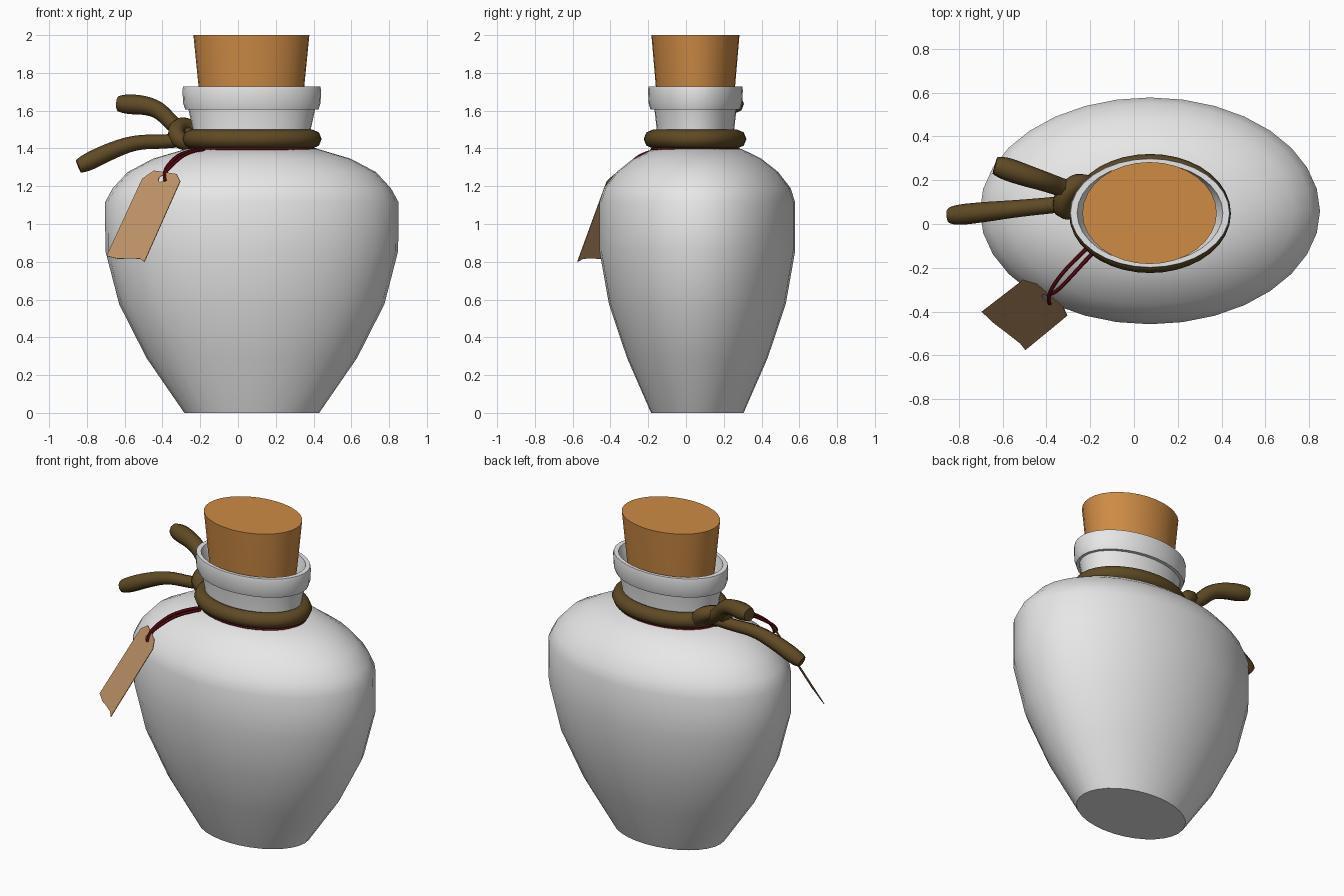
import bpy, bmesh, math
from mathutils import Vector, Matrix

if "Cube" in bpy.data.objects:
    bpy.data.objects.remove(bpy.data.objects["Cube"])


def material(name, rgb):
    m = bpy.data.materials.new(name)
    m.diffuse_color = (*rgb, 1)
    m.use_nodes = True
    m.node_tree.nodes["Principled BSDF"].inputs["Base Color"].default_value = m.diffuse_color
    return m


WHITE = material("white_ceramic", (0.8, 0.8, 0.8))
CORK = material("orange_cork", (0.62, 0.26, 0.06))
ROPE = material("brown_rope", (0.115, 0.068, 0.018))
RED = material("dark_red_string", (0.13, 0.004, 0.008))
PAPER = material("tan_card", (0.53, 0.30, 0.14))


def finish(ob, mat, angle=40):
    ob.data.materials.clear()
    ob.data.materials.append(mat)
    bpy.ops.object.select_all(action='DESELECT')
    ob.select_set(True)
    bpy.context.view_layer.objects.active = ob
    bpy.ops.object.shade_smooth_by_angle(angle=math.radians(angle))


def loft(name, rings, centre, mat, n=32, angle=40):
    """Stack elliptical rings (rx, ry, z) and close both ends."""
    bm = bmesh.new()
    loops = []
    for rx, ry, z in rings:
        loops.append([bm.verts.new((centre[0] + rx * math.cos(2 * math.pi * i / n),
                                    centre[1] + ry * math.sin(2 * math.pi * i / n), z))
                      for i in range(n)])
    for a, b in zip(loops, loops[1:]):
        for i in range(n):
            j = (i + 1) % n
            bm.faces.new((a[i], a[j], b[j], b[i]))
    bm.faces.new(loops[0][::-1])
    bm.faces.new(loops[-1])
    me = bpy.data.meshes.new(name)
    bm.to_mesh(me)
    bm.free()
    ob = bpy.data.objects.new(name, me)
    bpy.context.collection.objects.link(ob)
    finish(ob, mat, angle)


def curve_to_mesh(name, cu, mat, matrix=None, angle=50):
    ob = bpy.data.objects.new(name, cu)
    bpy.context.collection.objects.link(ob)
    if matrix:
        ob.matrix_world = matrix
    bpy.ops.object.select_all(action='DESELECT')
    ob.select_set(True)
    bpy.context.view_layer.objects.active = ob
    bpy.ops.object.convert(target='MESH')
    finish(bpy.context.object, mat, angle)


def tube(name, pts, r, mat, radii=None, closed=False, sides=2):
    """Round tube along a path."""
    cu = bpy.data.curves.new(name, 'CURVE')
    cu.dimensions = '3D'
    cu.bevel_depth = r
    cu.bevel_resolution = sides
    cu.use_fill_caps = True
    sp = cu.splines.new('POLY' if closed else 'NURBS')
    sp.points.add(len(pts) - 1)
    for i, p in enumerate(pts):
        sp.points[i].co = (*p, 1)
        sp.points[i].radius = radii[i] if radii else 1
    sp.use_cyclic_u = closed
    if not closed:
        sp.order_u = 3
        sp.use_endpoint_u = True
        sp.resolution_u = 5
    curve_to_mesh(name, cu, mat)


def ellipse(cx, cy, rx, ry, z, n):
    return [(cx + rx * math.cos(2 * math.pi * i / n),
             cy + ry * math.sin(2 * math.pi * i / n), z) for i in range(n)]


# Bottle body: flattened oval urn
loft("bottle_body", [
    (0.357, 0.245, 0.0), (0.557, 0.372, 0.29), (0.702, 0.468, 0.575),
    (0.775, 0.518, 0.857), (0.777, 0.518, 1.115), (0.736, 0.494, 1.19),
    (0.657, 0.428, 1.275), (0.525, 0.34, 1.345), (0.35, 0.235, 1.397)],
    (0.073, 0.06), WHITE)

# Neck with thick lip, hollow down to the cork seat
loft("bottle_neck", [
    (0.325, 0.22, 1.36), (0.312, 0.205, 1.42), (0.312, 0.205, 1.5), (0.335, 0.217, 1.605),
    (0.352, 0.238, 1.605), (0.364, 0.248, 1.64), (0.367, 0.251, 1.71),
    (0.363, 0.248, 1.728), (0.333, 0.228, 1.728), (0.325, 0.222, 1.7),
    (0.285, 0.205, 1.62)],
    (0.073, 0.05), WHITE)

# Cork stopper, wider at the top
loft("cork", [(0.265, 0.198, 1.6), (0.28, 0.21, 1.73), (0.307, 0.233, 2.0)],
     (0.071, 0.05), CORK)

# Rope collar, knot and two loose ends
tube("rope_collar", ellipse(0.073, 0.048, 0.32, 0.222, 1.45, 36), 0.05, ROPE, closed=True)
tube("rope_knot", [(-0.2, 0.17, 1.45), (-0.24, 0.2, 1.51), (-0.31, 0.15, 1.525),
                   (-0.335, 0.075, 1.48), (-0.3, 0.06, 1.43), (-0.22, 0.07, 1.43)], 0.045, ROPE)
tube("rope_end_low", [(-0.24, 0.10, 1.45), (-0.38, 0.085, 1.435), (-0.54, 0.07, 1.435),
                      (-0.68, 0.055, 1.385), (-0.82, 0.04, 1.315), (-0.845, 0.038, 1.305)],
     0.046, ROPE, [0.8, 0.8, 0.85, 1, 1.05, 0.75])
tube("rope_end_high", [(-0.25, 0.14, 1.46), (-0.34, 0.17, 1.52), (-0.41, 0.195, 1.60),
                       (-0.49, 0.22, 1.63), (-0.60, 0.258, 1.635), (-0.635, 0.268, 1.637)],
     0.05, ROPE, [0.8, 0.85, 0.9, 1, 1.08, 0.8])

# Thin red string round the neck, with two strands running to the tag
tube("string_loop", ellipse(0.073, 0.05, 0.335, 0.228, 1.395, 36), 0.01, RED, closed=True, sides=1)
for k, s in enumerate((-1, 1)):
    d = Vector((-0.72, 0.68, 0)) * s
    tube(f"string_strand_{k + 1}",
         [Vector((-0.19, -0.11, 1.395)) + d * 0.016, Vector((-0.28, -0.2, 1.385)) + d * 0.022,
          Vector((-0.365, -0.30, 1.31)) + d * 0.016,
          Vector((-0.395, -0.335 - 0.012 * s, 1.26)), Vector((-0.385, -0.352 - 0.012 * s, 1.228))],
         0.009, RED, sides=1)

# Card tag with clipped corners, torn lower edge and a string hole
o = Vector((-0.695, -0.40, 0.83))
u = Vector((0.2, -0.175, -0.03))
v = Vector((0.21, 0.125, 0.405))
w, h = u.length, v.length
ux = u.normalized()
n = ux.cross(v).normalized()
vy = n.cross(ux)
mat = Matrix((ux, vy, n)).transposed().to_4x4()
mat.translation = o
outline = [(0, 0), (0.3, -0.012), (0.55, 0.01), (0.85, 0.03), (1, 0), (0.97, 1.04),
           (0.8, 1.12), (0.2, 1.12), (0, 1.0)]
hole = [(0.48 + 0.075 * math.cos(a * math.pi / 4), 1.035 + 0.042 * math.sin(a * math.pi / 4))
        for a in range(8)]
cu = bpy.data.curves.new("tag", 'CURVE')
cu.dimensions = '2D'
cu.fill_mode = 'BOTH'
cu.extrude = 0.002
for loop in (outline, hole):
    sp = cu.splines.new('POLY')
    sp.points.add(len(loop) - 1)
    for p, (a, b) in zip(sp.points, loop):
        p.co = (a * w, b * h, 0, 1)
    sp.use_cyclic_u = True
curve_to_mesh("tag", cu, PAPER, mat, 30)
